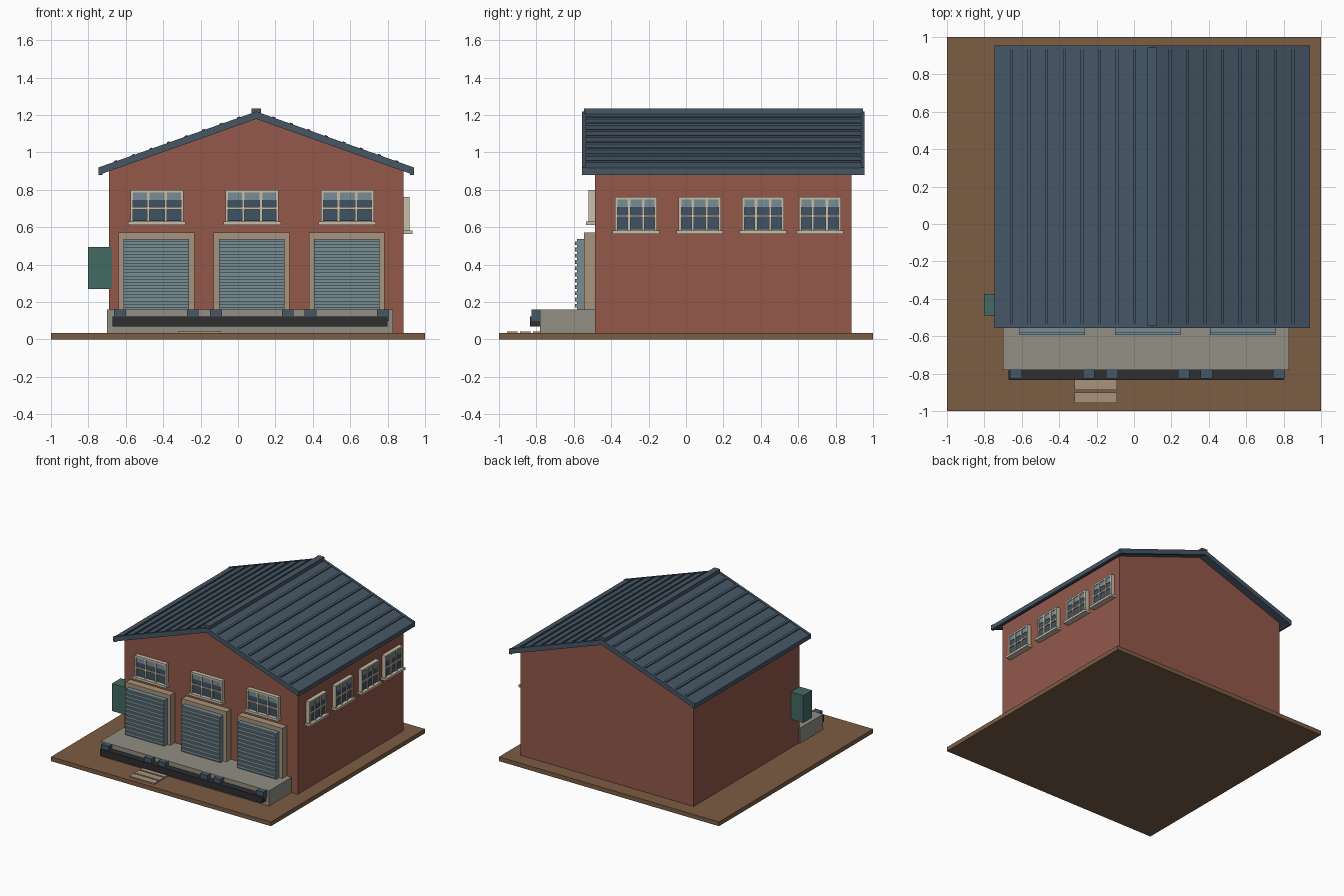
import bpy, bmesh

if "Cube" in bpy.data.objects:
    bpy.data.objects.remove(bpy.data.objects["Cube"], do_unlink=True)


def material(name, r, g, b):
    def lin(c):
        c /= 255
        return c / 12.92 if c <= 0.04045 else ((c + 0.055) / 1.055) ** 2.4
    m = bpy.data.materials.new(name)
    m.use_nodes = True
    col = (lin(r), lin(g), lin(b), 1)
    m.diffuse_color = col
    m.node_tree.nodes["Principled BSDF"].inputs["Base Color"].default_value = col
    return m


EARTH = material("brown earth", 124, 93, 68)
BRICK = material("red brick", 147, 88, 74)
SLATE = material("slate blue metal", 70, 87, 102)
CONCRETE = material("grey concrete", 145, 142, 131)
TAN = material("tan stone", 168, 148, 124)
STEEL = material("pale blue steel", 119, 140, 149)
RUBBER = material("black rubber", 46, 46, 48)
GREEN = material("green paint", 68, 106, 98)
CREAM = material("cream trim", 200, 190, 168)
GLASS = material("dark glass", 62, 82, 100)


def prism(name, pts, y0, y1, mat):
    """Extrude an x-z outline along y."""
    bm = bmesh.new()
    face = bm.faces.new([bm.verts.new((x, y0, z)) for x, z in pts])
    new = bmesh.ops.extrude_face_region(bm, geom=[face])["geom"]
    verts = [v for v in new if isinstance(v, bmesh.types.BMVert)]
    bmesh.ops.translate(bm, verts=verts, vec=(0, y1 - y0, 0))
    bmesh.ops.recalc_face_normals(bm, faces=bm.faces)
    mesh = bpy.data.meshes.new(name)
    bm.to_mesh(mesh)
    bm.free()
    mesh.materials.append(mat)
    obj = bpy.data.objects.new(name, mesh)
    bpy.context.collection.objects.link(obj)
    return obj


def box(name, x, y, z, mat):
    """Box from (low, high) ranges."""
    pts = [(x[0], z[0]), (x[1], z[0]), (x[1], z[1]), (x[0], z[1])]
    return prism(name, pts, min(y), max(y), mat)


# Main dimensions
CX, FRONT, BACK, LEFT, RIGHT = 0.0975, -0.487, 0.885, 0.885, -0.69
RIDGE, SLOPE, REACH = 1.215, 0.355, 0.843
GROUND = 0.035


def roof_z(d, lift=0.0):
    return RIDGE - SLOPE * abs(d) + lift


def chevron(reach, low, high):
    ds = (-reach, 0, reach)
    return ([(CX + d, roof_z(d, high)) for d in ds]
            + [(CX + d, roof_z(d, low)) for d in reversed(ds)])


# Ground and brick building
box("ground", (-1, 1), (-1, 1), (0, GROUND), EARTH)
eave = roof_z(LEFT - CX, -0.028)
prism("brick_walls", [(RIGHT, GROUND), (LEFT, GROUND), (LEFT, eave),
                      (CX, roof_z(0, -0.028)), (RIGHT, eave)], FRONT, BACK, BRICK)

# Roof with gable boards, gutters, seams and ridge cap
prism("roof", chevron(REACH, -0.03, 0), -0.54, 0.94, SLATE)
for name, y in (("front", -0.555), ("back", 0.935)):
    prism(name + "_gable_board", chevron(REACH, -0.036, 0.004), y, y + 0.02, SLATE)
for name, s in (("left", 1), ("right", -1)):
    edge = sorted((CX + s * (REACH - 0.022), CX + s * REACH))
    box(name + "_eave_board", edge, (-0.555, 0.955), (0.88, 0.914), SLATE)
    for i in range(1, 9):
        a, b = s * (0.094 * i - 0.008), s * (0.094 * i + 0.008)
        prism(f"{name}_roof_seam_{i}",
              [(CX + a, roof_z(a, -0.005)), (CX + a, roof_z(a, 0.009)),
               (CX + b, roof_z(b, 0.009)), (CX + b, roof_z(b, -0.005))],
              -0.535, 0.935, SLATE)
box("ridge_cap", (CX - 0.026, CX + 0.026), (-0.545, 0.945), (1.2, 1.236), SLATE)


# Windows: u runs along the wall, d outward from it
def window(name, side, u, half, z0, z1):
    def part(label, us, ds, zs, mat):
        if side == "front":
            box(f"{name}_{label}", us, (FRONT - ds[0], FRONT - ds[1]), zs, mat)
        else:
            box(f"{name}_{label}", (LEFT + ds[0], LEFT + ds[1]), us, zs, mat)

    rim = 0.014
    part("backing", (u - half, u + half), (0, 0.014), (z0, z1), CREAM)
    part("glass", (u - half + rim, u + half - rim), (0.014, 0.024),
         (z0 + 0.006, z1 - rim), GLASS)
    part("blind", (u - half + rim, u + half - rim), (0.024, 0.027),
         (z1 - 0.055, z1 - rim), STEEL)
    for e in (-1, 1):
        edge = sorted((u + e * half, u + e * (half - rim)))
        part("side_trim", edge, (0.014, 0.033), (z0, z1), CREAM)
        bar = u + e * half / 3
        part("upright_bar", (bar - 0.007, bar + 0.007), (0.02, 0.033), (z0, z1), CREAM)
    part("head_trim", (u - half, u + half), (0.014, 0.033), (z1 - rim, z1), CREAM)
    mid = (z0 + z1) / 2 - 0.012
    part("cross_bar", (u - half, u + half), (0.02, 0.033), (mid - 0.006, mid + 0.006), CREAM)
    part("sill", (u - half - 0.012, u + half + 0.012), (0, 0.048), (z0 - 0.016, z0 + 0.003), CREAM)


DOORS = [-0.4365, 0.0725, 0.5815]
for i, x in enumerate(DOORS, 1):
    window(f"front_window_{i}", "front", x + 0.003, 0.142, 0.627, 0.8)
for i, y in enumerate((-0.267, 0.074, 0.412, 0.716), 1):
    window(f"left_window_{i}", "left", y, 0.113, 0.581, 0.763)

# Loading doors: stone surround and slatted shutter
for i, x in enumerate(DOORS, 1):
    box(f"door_surround_{i}", (x - 0.203, x + 0.203), (-0.545, FRONT), (0.15, 0.572), TAN)
    box(f"shutter_{i}", (x - 0.175, x + 0.175), (-0.583, -0.545), (0.155, 0.537), STEEL)
    for k in range(11):
        z = 0.17 + 0.0335 * k
        box(f"shutter_{i}_slat_{k + 1}", (x - 0.175, x + 0.175), (-0.594, -0.58),
            (z, z + 0.02), STEEL)

# Loading dock, bumper rail and bumper blocks
box("dock", (-0.7, 0.828), (-0.78, FRONT + 0.005), (GROUND, 0.16), CONCRETE)
box("bumper_rail", (-0.67, 0.8), (-0.833, -0.78), (0.07, 0.124), RUBBER)
for i, x in enumerate((-0.63, -0.242, -0.118, 0.266, 0.387, 0.776), 1):
    box(f"bumper_block_{i}", (x - 0.032, x + 0.032), (-0.826, -0.775), (0.1, 0.161), SLATE)

# Boards lying on the ground in front of the dock
for i, y in enumerate((-0.957, -0.888, -0.819), 1):
    box(f"ground_board_{i}", (-0.318, -0.09), (y, y + 0.057), (GROUND, 0.044), TAN)

# Utility cabinet on the right wall
box("utility_cabinet", (-0.803, -0.675), (-0.49, -0.375), (0.27, 0.495), GREEN)
